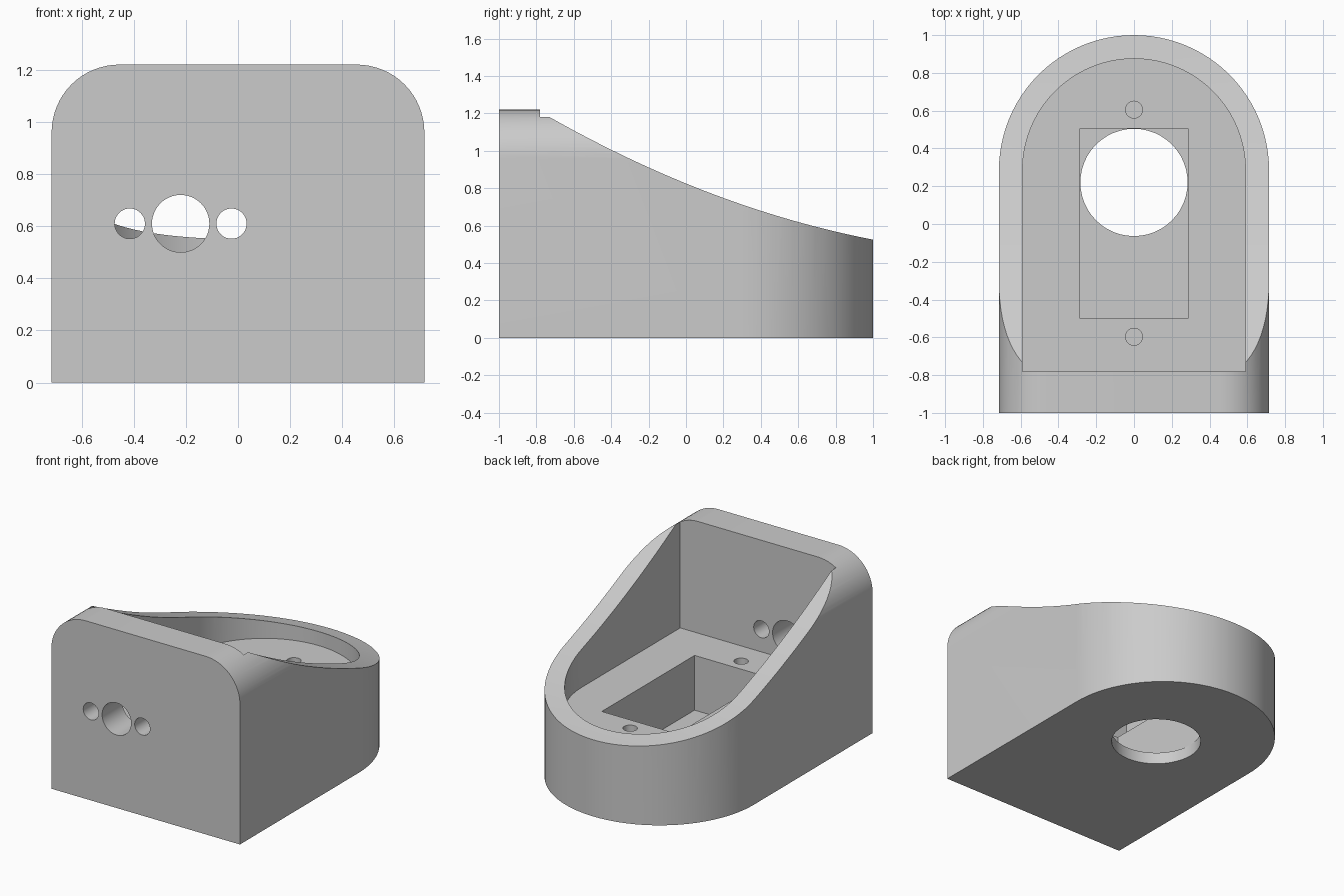
import bpy, bmesh, math
from mathutils import Vector

if "Cube" in bpy.data.objects:
    bpy.data.objects.remove(bpy.data.objects["Cube"], do_unlink=True)

grey = bpy.data.materials.new("light grey")
grey.use_nodes = True
colour = (0.6, 0.6, 0.6, 1)
grey.diffuse_color = colour
grey.node_tree.nodes["Principled BSDF"].inputs["Base Color"].default_value = colour


def arc(cx, cy, r, start, end, steps):
    angles = [math.radians(start + (end - start) * i / steps) for i in range(steps + 1)]
    return [(cx + r * math.cos(a), cy + r * math.sin(a)) for a in angles]


def circle(cx, cy, r):
    return arc(cx, cy, r, 0, 360, 48)[:-1]


def prism(name, points, axis, low, high):
    """Extrude a 2D profile along an axis (the profile uses the other two axes)."""
    place = {"x": lambda u, v, w: (w, u, v),
             "y": lambda u, v, w: (u, w, v),
             "z": lambda u, v, w: (u, v, w)}[axis]
    step = Vector(place(0, 0, high - low))
    bm = bmesh.new()
    face = bm.faces.new([bm.verts.new(place(u, v, low)) for u, v in points])
    ext = bmesh.ops.extrude_face_region(bm, geom=[face], use_keep_orig=True)
    bmesh.ops.translate(bm, vec=step, verts=[g for g in ext["geom"] if isinstance(g, bmesh.types.BMVert)])
    bmesh.ops.recalc_face_normals(bm, faces=bm.faces)
    mesh = bpy.data.meshes.new(name)
    bm.to_mesh(mesh)
    bm.free()
    mesh.materials.append(grey)
    obj = bpy.data.objects.new(name, mesh)
    bpy.context.collection.objects.link(obj)
    return obj


def combine(target, tool, operation="DIFFERENCE"):
    mod = target.modifiers.new(tool.name, "BOOLEAN")
    mod.operation = operation
    mod.solver = "EXACT"
    mod.object = tool
    bpy.context.view_layer.objects.active = target
    bpy.ops.object.modifier_apply(modifier=mod.name)
    bpy.data.objects.remove(tool, do_unlink=True)


def arch(half_width, front):
    """Plan outline: square at the front, semicircular at the back."""
    return [(-half_width, front), (half_width, front)] + arc(0, 0.285, half_width, 0, 180, 48)


# Outer block, with its upper side edges rounded
W, H, R = 0.715, 1.22, 0.26
housing = prism("housing", arch(W, -1), "z", 0, 1.5)
rounded = [(-W, -0.2), (W, -0.2)] + arc(W - R, H - R, R, 0, 90, 16) + arc(R - W, H - R, R, 90, 180, 16)
combine(housing, prism("rounded_top", rounded, "y", -1.2, 1.2), "INTERSECT")

# Sweeping curved rim, falling to the back
front, back, steps = -0.78, 1.1, 32
ys = [front + (back - front) * i / steps for i in range(steps + 1)]
sweep = [(y, 0.825 - 0.408 * y + 0.108 * y * y) for y in ys]
combine(housing, prism("rim_cut", sweep + [(back, 2), (front, 2)], "x", -1, 1))

# Main cavity, deep pocket and round opening in the base
FLOOR = 0.455
combine(housing, prism("cavity", arch(0.59, front), "z", FLOOR, 2))
P = 0.285
combine(housing, prism("pocket", [(-P, -0.5), (P, -0.5), (P, 0.505), (-P, 0.505)], "z", 0.08, 0.6))
combine(housing, prism("base_opening", circle(0, 0.22, 0.284), "z", -0.2, 0.3))

# Blind screw holes in the cavity floor
for y in (-0.597, 0.605):
    combine(housing, prism("screw_hole", circle(0, y, 0.045), "z", 0.2, 0.6))

# Row of three holes through the front wall
for x, r in ((-0.415, 0.058), (-0.22, 0.11), (-0.025, 0.058)):
    combine(housing, prism("front_hole", circle(x, 0.61, r), "y", -1.2, -0.6))

# Smooth curves, crisp edges
bpy.ops.object.select_all(action="DESELECT")
housing.select_set(True)
bpy.context.view_layer.objects.active = housing
bpy.ops.object.shade_smooth_by_angle(angle=math.radians(25))
